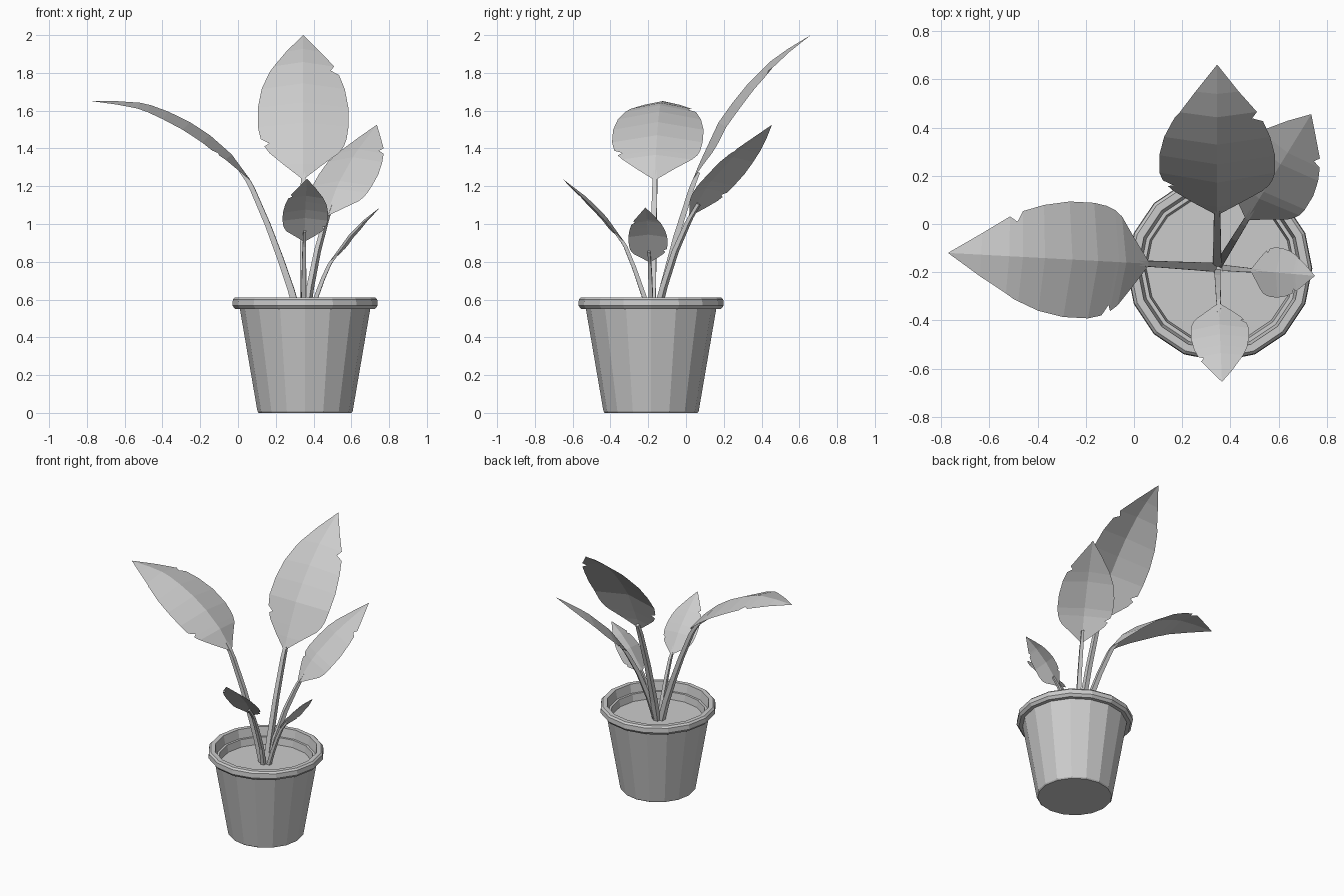
import bpy, math
from mathutils import Vector

if "Cube" in bpy.data.objects:
    bpy.data.objects.remove(bpy.data.objects["Cube"])

CX, CY = 0.355, -0.185          # pot axis
ROOT = Vector((0.345, -0.18, 0))  # where the stems meet
SIDES = 16


def add_mesh(name, verts, faces):
    me = bpy.data.meshes.new(name)
    me.from_pydata(verts, [], faces)
    me.update()
    ob = bpy.data.objects.new(name, me)
    bpy.context.collection.objects.link(ob)
    return ob


def lathe(name, profile, cap_start=False, cap_end=False):
    verts, faces, n = [], [], SIDES
    for r, z in profile:
        for i in range(n):
            a = 2 * math.pi * i / n
            verts.append((CX + r * math.cos(a), CY + r * math.sin(a), z))
    for k in range(len(profile) - 1):
        for i in range(n):
            j = (i + 1) % n
            faces.append((k * n + i, k * n + j, k * n + n + j, k * n + n + i))
    if cap_start:
        faces.append(tuple(reversed(range(n))))
    if cap_end:
        k = (len(profile) - 1) * n
        faces.append(tuple(range(k, k + n)))
    return add_mesh(name, verts, faces)


def along(points, t):
    """Point and smoothed tangent at fraction t of a polyline's length."""
    lens = [(b - a).length for a, b in zip(points, points[1:])]

    def at(u):
        d = max(0, min(1, u)) * sum(lens)
        for a, b, l in zip(points, points[1:], lens):
            if d <= l + 1e-6:
                return a.lerp(b, d / l)
            d -= l
        return points[-1].copy()
    return at(t), (at(t + 0.06) - at(t - 0.06)).normalized()


# Leaf outline: fraction of length, left and right half width (with tears)
OUTLINE = [(0, .012, .012), (.08, .10, .10), (.16, .18, .19), (.20, .205, .215),
           (.215, .18, .22), (.245, .225, .23), (.32, .24, .24), (.45, .24, .24),
           (.58, .22, .22), (.68, .185, .19), (.705, .175, .145), (.74, .155, .165),
           (.86, .09, .09), (1, .001, .001)]


def leaf(name, angle_to, stem_rz, leaf_rz, scale):
    d = (Vector(angle_to) - ROOT.xy).normalized()
    right = Vector((d.y, -d.x, 0))

    def place(rz):
        return [ROOT + Vector((d.x * r, d.y * r, z)) for r, z in rz]

    # stem: tapered four-sided tube
    pts = place(stem_rz + leaf_rz[:2])
    pts[-1] = pts[-2].lerp(pts[-1], 0.4)
    verts, faces = [], []
    for i, p in enumerate(pts):
        t = (pts[min(i + 1, len(pts) - 1)] - pts[max(i - 1, 0)]).normalized()
        nrm = right.cross(t)
        f = i / (len(pts) - 1)
        w = (0.022 - 0.010 * f) * (0.4 + 0.6 * scale)
        off = -nrm * w * f
        for a, b in ((1, 1), (-1, 1), (-1, -1), (1, -1)):
            verts.append(p + off + right * a * w * 0.85 + nrm * b * w * 0.85)
    for k in range(len(pts) - 1):
        for i in range(4):
            j = (i + 1) % 4
            faces.append((k * 4 + i, k * 4 + j, k * 4 + 4 + j, k * 4 + 4 + i))
    e = len(verts)
    faces += [(3, 2, 1, 0), (e - 4, e - 3, e - 2, e - 1)]
    add_mesh(name + "_stem", verts, faces)

    # blade: folded along the midrib, edges drooping
    mid = place(leaf_rz)
    verts, faces = [], []
    for t, wl, wr in OUTLINE:
        p, tan = along(mid, t)
        nrm = right.cross(tan)
        for s in (-wl, 0, wr):
            verts.append(p + right * s * scale - nrm * abs(s) * scale * 0.2)
    for k in range(len(OUTLINE) - 1):
        b = k * 3
        faces += [(b, b + 1, b + 4, b + 3), (b + 1, b + 2, b + 5, b + 4)]
    add_mesh(name + "_blade", verts, faces)


# Pot and soil
lathe("pot", [(.245, 0), (.252, .008), (.345, .55), (.37, .55), (.385, .568),
              (.382, .60), (.37, .612), (.34, .612), (.328, .55), (.312, .55),
              (.302, .49)], cap_start=True)
lathe("soil", [(.306, .50)], cap_end=True)

# Leaves: tip position in plan, stem path and midrib path as (reach, height)
leaf("back_leaf", (.345, .66),
     [(.02, .49), (.05, .65), (.12, .93), (.20, 1.19)],
     [(.22, 1.245), (.255, 1.33), (.36, 1.555), (.49, 1.725), (.65, 1.885), (.84, 2.0)], 1.0)
leaf("left_leaf", (-.77, -.12),
     [(.02, .49), (.06, .65), (.115, .82), (.18, 1.0), (.26, 1.19)],
     [(.285, 1.24), (.38, 1.37), (.5, 1.475), (.64, 1.565), (.79, 1.625), (.9, 1.65), (1.117, 1.65)], 1.0)
leaf("back_right_leaf", (.735, .455),
     [(.02, .49), (.07, .67), (.14, .86), (.21, 1.0)],
     [(.235, 1.045), (.35, 1.21), (.52, 1.37), (.745, 1.525)], .77)
leaf("front_leaf", (.365, -.655),
     [(.02, .49), (.04, .62), (.09, .77), (.135, .885)],
     [(.15, .91), (.25, 1.05), (.35, 1.145), (.475, 1.24)], .5)
leaf("right_leaf", (.75, -.215),
     [(.03, .49), (.065, .61), (.10, .71), (.13, .78)],
     [(.14, .80), (.245, .945), (.32, 1.02), (.407, 1.087)], .43)
